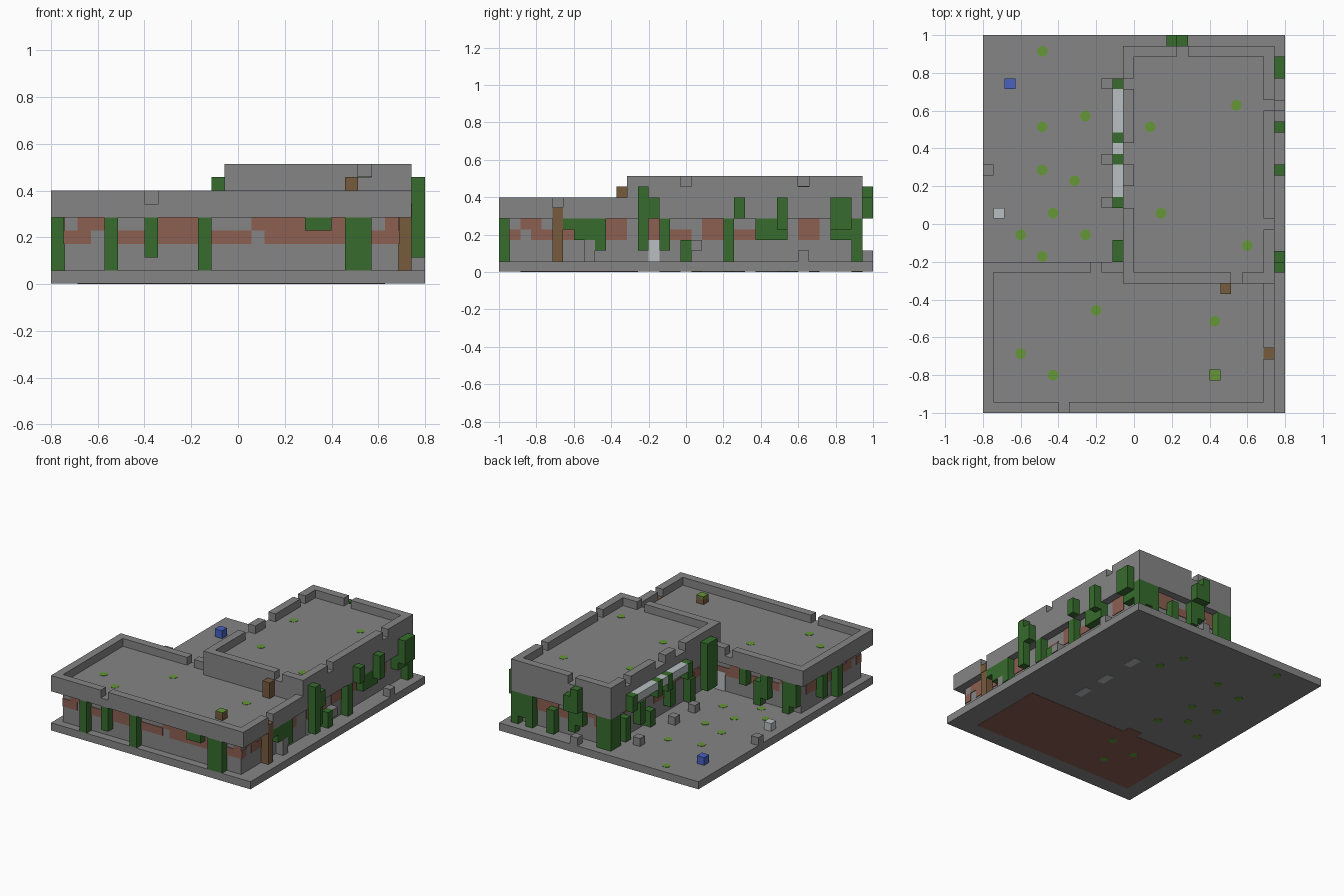
import bpy, bmesh
from mathutils import Matrix, Vector

cube = bpy.data.objects.get("Cube")
if cube:
    bpy.data.objects.remove(cube, do_unlink=True)

V = 2 / 35          # size of one building block
T = 0.08            # plate thickness in blocks


def material(name, rgb):
    m = bpy.data.materials.new(name)
    m.use_nodes = True
    m.diffuse_color = (*rgb, 1)
    m.node_tree.nodes["Principled BSDF"].inputs["Base Color"].default_value = (*rgb, 1)
    return m


STONE = material("grey stone", (0.235, 0.235, 0.235))
IVY = material("dark ivy green", (0.038, 0.15, 0.026))
MOSS = material("light moss green", (0.13, 0.31, 0.04))
BRICK = material("red brick", (0.262, 0.112, 0.083))
WOOD = material("brown wood", (0.18, 0.104, 0.047))
PALE = material("pale grey", (0.48, 0.52, 0.54))
BLUE = material("blue", (0.065, 0.12, 0.53))


def finish(name, bm, mat):
    me = bpy.data.meshes.new(name)
    bm.to_mesh(me)
    bm.free()
    me.materials.append(mat)
    ob = bpy.data.objects.new(name, me)
    bpy.context.collection.objects.link(ob)
    return ob


def boxes(name, mat, items):
    """Boxes given as (x0, x1, y0, y1, z0, z1) in block units."""
    bm = bmesh.new()
    for x0, x1, y0, y1, z0, z1 in items:
        size = Vector((x1 - x0, y1 - y0, z1 - z0)) * V
        mid = Vector(((x0 + x1) / 2 - 14, (y0 + y1) / 2 - 17.5, (z0 + z1) / 2)) * V
        bmesh.ops.create_cube(bm, size=1, matrix=Matrix.Translation(mid) @ Matrix.Diagonal((*size, 1)))
    return finish(name, bm, mat)


def cell(i, j, z0, z1):
    return (i, i + 1, j, j + 1, z0, z1)


def parapet(x0, x1, y0, y1, z, gaps):
    """Ring of blocks around a roof edge, leaving out the gap cells."""
    ring = [(i, j) for i in range(x0, x1) for j in range(y0, y1)
            if i in (x0, x1 - 1) or j in (y0, y1 - 1)]
    out = []
    for rows in (True, False):
        for edge in ((y0, y1 - 1) if rows else (x0, x1 - 1)):
            a, b = (x0, x1) if rows else (y0 + 1, y1 - 1)
            start = a
            for k in range(a, b + 1):
                c = (k, edge) if rows else (edge, k)
                if k == b or c in gaps:
                    if k > start:
                        out.append((start, k, edge, edge + 1, z, z + 1) if rows
                                   else (edge, edge + 1, start, k, z, z + 1))
                    start = k + 1
    return out


# Ground and wall blocks
boxes("ground_slab", STONE, [(0, 28, 0, 35, 0.04, 1)])
boxes("front_walls", STONE, [(1, 26, 1, 13, 1, 5)])
boxes("rear_walls", STONE, [(14, 26, 12, 33, 1, 5)])

# Roofs and broken parapets
boxes("front_roof", STONE, [(0, 27, 0, 14, 5, 6)])
boxes("front_parapet", STONE, [b for b in parapet(0, 27, 0, 14, 6, {(7, 0), (10, 13), (26, 5)})])
boxes("rear_roof", STONE, [(13, 27, 12, 34, 5, 8)])
left_gaps = {(13, j) for j in (30, 24, 23, 20, 19)}
boxes("rear_parapet", STONE,
      parapet(13, 27, 12, 34, 8, left_gaps | {(23, 12), (18, 33), (26, 28), (26, 17)}))

# Brick bands: upper and lower row patterns along each wall
FRONT = ("-##----###----####--##--#", "##-###########-##########")
SIDE = ("-##------##--#----##-------##---", "#-##-##-###--#-##-##-##--#-##-##")


def band(name, rows, axis, at, start, count):
    items = []
    for r, row in enumerate(rows):
        z = 4 - r
        for k, ch in enumerate(row[:count]):
            if ch == "#":
                a, b = start + k, start + k + 1
                span = (a, b, at - T, at + T) if axis == "x" else (at - T, at + T, a, b)
                items.append((*span, z, z + 1))
    boxes(name, BRICK, items)


band("front_bricks", FRONT, "x", 1, 1, 25)
band("right_bricks", SIDE, "y", 26, 1, 32)
band("left_bricks", SIDE, "y", 1, 1, 12)
band("courtyard_bricks", FRONT, "x", 13, 1, 13)
band("rear_left_bricks", SIDE[::-1], "y", 14, 13, 20)
band("back_bricks", FRONT, "x", 33, 14, 12)

# Ivy on each wall
boxes("front_ivy", IVY, [cell(4, 0, 1, 5), cell(7, 0, 2, 5), cell(11, 0, 1, 5),
                         (22, 24, 0, 1, 1, 5), (19, 21, 0, 1, 4, 5)])
boxes("right_ivy", IVY, [cell(26, j, a, b) for j, a, b in (
    (6, 4, 5), (7, 3, 5), (8, 3, 5), (9, 2, 5), (15, 2, 5), (17, 1, 3),
    (21, 1, 5), (24, 3, 5), (25, 3, 5), (26, 3, 5), (31, 3, 5), (32, 3, 5), (33, 1, 5))])
boxes("right_upper_ivy", IVY, [cell(27, j, a, b) for j, a, b in (
    (13, 2, 8), (14, 5, 7), (22, 5, 7), (26, 4, 7), (31, 4, 7), (32, 4, 7))])
boxes("back_ivy", IVY, [cell(i, 33, a, b) for i, a, b in (
    (13, 1, 5), (14, 1, 5), (17, 3, 5), (18, 2, 5), (21, 1, 4), (24, 1, 5), (25, 2, 5))]
    + [(17, 19, 34, 35, 5, 7), cell(17, 34, 7, 8)])
boxes("left_ivy", IVY, [cell(0, 6, 1, 5), cell(0, 9, 2, 5)])
boxes("courtyard_ivy", IVY, [cell(i, 13, a, b) for i, a, b in (
    (1, 2, 5), (2, 1, 5), (5, 2, 5), (6, 1, 4), (8, 3, 5))])
boxes("rear_left_ivy", IVY, [cell(13, j, a, b) for j, a, b in (
    (32, 1, 5), (30, 1, 4), (27, 2, 5), (25, 1, 3), (21, 2, 5), (17, 1, 4))])
boxes("rear_left_upper_ivy", IVY, [cell(12, j, 5, 7) for j in (30, 25, 23, 19)]
      + [(12, 13, 14, 16, 2, 8)])

# Pale ledge and doors
boxes("pale_ledge", PALE, [(12, 13, a, b, 6, 7) for a, b in ((26, 30), (24, 25), (20, 23))])
boxes("pale_doors", PALE, [(26 - T, 26 + T * 1.5, 14, 15, 1, 3), (11.6, 13, 13 - T, 13 + T * 1.5, 1, 3.4)])

# Wooden posts and roof blocks
boxes("wooden_post", WOOD, [cell(26, 5, 1, 5), (26, 27 + T / 2, 5, 6, 5, 6 + T / 2)])
boxes("wooden_chimney", WOOD, [cell(22, 11, 6, 8)])
boxes("planter", WOOD, [cell(21, 3, 6, 6.95)])
boxes("planter_top", MOSS, [(21, 22, 3, 4, 6.6, 7)])

# Loose blocks on the ground
boxes("loose_stones", STONE, [cell(i, j, 1, 2) for i, j in (
    (11, 30), (11, 23), (11, 19), (0, 22), (27, 28), (17, 34))]
    + [cell(26, 8, 1, 3), cell(26, 18, 2, 3)])
boxes("blue_block", BLUE, [cell(2, 30, 1, 2)])
boxes("pale_block", PALE, [cell(1, 18, 1, 2)])

# Moss spots on ground, roofs and underside
def spots(name, z, cells):
    bm = bmesh.new()
    for i, j in cells:
        pos = Vector((i - 13.5, j - 17, z)) * V
        bmesh.ops.create_cone(bm, cap_ends=True, segments=12, radius1=V * 0.5, radius2=V * 0.5,
                              depth=V * T, matrix=Matrix.Translation(pos))
    finish(name, bm, MOSS)


spots("ground_moss", 1, [(5, 33), (9, 27), (5, 26), (5, 22), (8, 21), (6, 18), (3, 16), (5, 14), (9, 16)])
spots("front_roof_moss", 6, [(10, 9), (3, 5), (6, 3), (21, 8)])
spots("rear_roof_moss", 8, [(23, 28), (15, 26), (16, 18), (24, 15)])
spots("underside_moss", 0.04, [(5, 33), (9, 27), (5, 26), (5, 22), (8, 21), (6, 18), (3, 16),
                               (9, 16), (17, 26), (16, 29), (10, 9), (6, 8), (8, 5)])

# Underside floor patches
boxes("underside_brick_floor", BRICK, [(2, 25, 2, 12, 0.01, 0.05), (9, 11, 12, 13, 0.01, 0.05)])
boxes("underside_pale_patches", PALE, [(20, 21, j, j + 2, 0.01, 0.05) for j in (15, 19, 24)])
